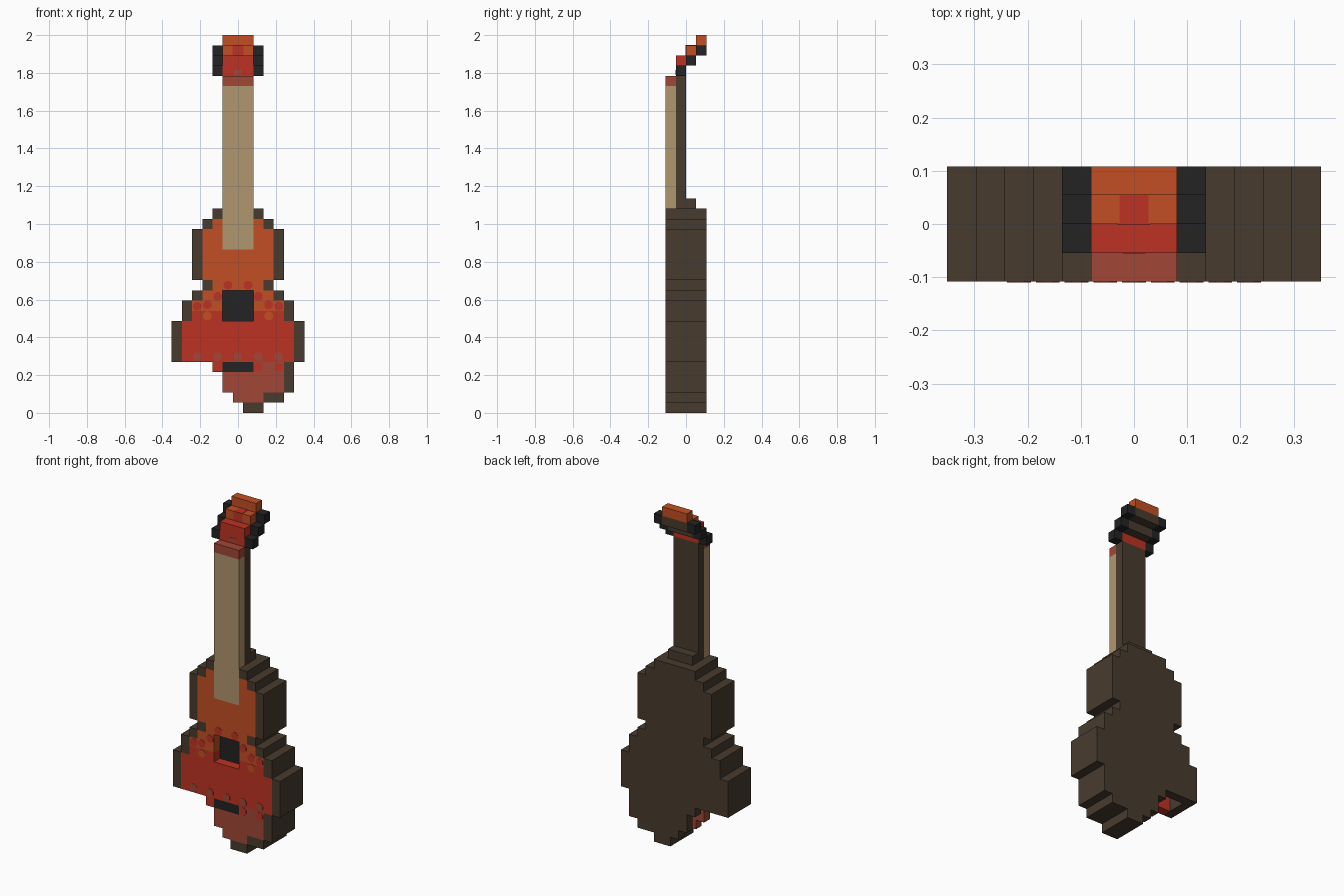
import bpy, bmesh, math

cube = bpy.data.objects.get("Cube")
if cube:
    bpy.data.objects.remove(cube, do_unlink=True)

V = 2 / 37  # size of one block


def material(name, rgb):
    lin = [((c / 255 + 0.055) / 1.055) ** 2.4 for c in rgb] + [1]
    m = bpy.data.materials.new(name)
    m.use_nodes = True
    m.diffuse_color = lin
    m.node_tree.nodes["Principled BSDF"].inputs["Base Color"].default_value = lin
    return m


DARK = material("dark wood", (72, 59, 46))
ORANGE = material("orange lacquer", (194, 79, 35))
RED = material("red lacquer", (190, 50, 36))
BROWN = material("russet lacquer", (161, 71, 54))
TAN = material("pale fretboard wood", (176, 150, 110))
BLACK = material("black", (35, 35, 35))


def build(name, mat, outlines, y0, y1):
    """Extrude closed (x, z) outlines, in blocks, from y0 to y1."""
    bm = bmesh.new()
    for pts in outlines:
        face = bm.faces.new([bm.verts.new((x * V, y0 * V, z * V)) for x, z in pts])
        ext = bmesh.ops.extrude_face_region(bm, geom=[face])["geom"]
        moved = [v for v in ext if isinstance(v, bmesh.types.BMVert)]
        bmesh.ops.translate(bm, verts=moved, vec=(0, (y1 - y0) * V, 0))
    bmesh.ops.recalc_face_normals(bm, faces=bm.faces)
    me = bpy.data.meshes.new(name)
    bm.to_mesh(me)
    bm.free()
    me.materials.append(mat)
    ob = bpy.data.objects.new(name, me)
    bpy.context.collection.objects.link(ob)
    return ob


def rect(z0, z1, x0, x1):
    return [(x0, z0), (x1, z0), (x1, z1), (x0, z1)]


def steps(rows):
    """Stepped outline from stacked rows (z0, z1, x0, x1)."""
    pts = [p for z0, z1, a, b in rows for p in ((b, z0), (b, z1))]
    pts += [p for z0, z1, a, b in reversed(rows) for p in ((a, z1), (a, z0))]
    return [p for i, p in enumerate(pts) if p != pts[i - 1]]


def flip(rows):
    return [(z0, z1, -b, -a) for z0, z1, a, b in rows]


def spots(name, mat, centres):
    """Thin octagonal flecks on the front face."""
    ring = [math.radians(22.5 + 45 * i) for i in range(8)]
    shapes = [[(x + 0.45 * math.cos(a), z + 0.45 * math.sin(a)) for a in ring]
              for x, z in centres]
    build(name, mat, shapes, -2.03, -1.98)


# Rim: blocks running the full depth, with the lower right corner broken away
low_rim = [(0, 1, 0.5, 2.5), (1, 2, 2.5, 4.5), (2, 5, 4.5, 5.5)]
side_rim = [(5, 9, 5.5, 6.5), (9, 11, 4.5, 5.5), (11, 12, 3.5, 4.5),
            (12, 13, 2.5, 3.5), (13, 18, 3.5, 4.5), (18, 19, 2.5, 3.5),
            (19, 20, 1.5, 2.5)]
build("body_rim", DARK, [rect(*r) for r in low_rim + side_rim + flip(side_rim)], -2, 2)
build("rim_top_block", DARK, [rect(19, 20, -1.5, 1.5)], -1, 2)

# Back plate, set between the rim blocks
back = [(1, 2, -0.5, 2.5), (2, 4, -1.5, 4.5), (4, 5, -2.5, 4.5)]
back += [(z0, z1, -a, a) for z0, z1, a, b in side_rim[:-1]]
build("back_plate", DARK, [steps(back)], 1, 2)

# Front plate: orange above, red in the middle, russet below
upper = [(10, 11, 1.5, 4.5), (11, 12, 1.5, 3.5), (12, 13, 1.5, 2.5),
         (13, 18, 1.5, 3.5), (18, 19, 1.5, 2.5)]
build("front_upper", ORANGE, [steps(upper), steps(flip(upper)),
                              rect(12, 16, -1.5, 1.5)], -2, -1)
middle = [(5, 9, 1.5, 5.5), (9, 10, 1.5, 4.5)]
build("front_middle", RED, [steps(middle),
                            steps([(4, 5, -2.5, -1.5)] + flip(middle)),
                            rect(5, 9, -1.5, 1.5)], -2, -1)
build("front_lower", BROWN, [steps([(1, 2, -0.5, 2.5), (2, 4, -1.5, 4.5)]),
                             rect(4, 5, 1.5, 4.5)], -2, -1)
build("bridge", BLACK, [rect(4, 5, -1.5, 1.5)], -2, -1)
build("sound_hole", BLACK, [rect(9, 12, -1.5, 1.5)], -1, -0.85)

# Flecks where the lacquer colours blend
spots("red_upper_flecks", RED, [(s * x, z) for s in (-1, 1)
      for x, z in ((1, 12.5), (2, 11.4), (3, 10.6), (4, 10.45))])
spots("orange_flecks", ORANGE, [(-3, 9.5), (3, 9.5)])
spots("russet_flecks", BROWN, [(x, 5.5) for x in (-4, -2, 0, 2, 4)])
spots("red_lower_flecks", RED, [(2, 4.5), (4, 4.5)])

# Neck
build("fretboard", TAN, [rect(16, 32, -1.5, 1.5)], -2, -1)
build("nut", BROWN, [rect(32, 33, -1.5, 1.5)], -2, -1)
build("neck", DARK, [rect(20, 33, -1.5, 1.5)], -1, 0)
build("neck_heel", DARK, [rect(20, 21, -1.5, 1.5)], 0, 1)

# Headstock: three steps leaning back, each with a pair of pegs
build("head_lower", RED, [rect(33, 35, -1.5, 1.5)], -1, 0)
for i, part in enumerate(("middle", "upper")):
    build("head_" + part + "_base", DARK, [rect(34 + i, 35 + i, -1.5, 1.5)], i, i + 1)
    build("head_" + part, ORANGE, [rect(35 + i, 36 + i, -1.5, 1.5)], i, i + 1)
for i in range(3):
    pegs = [(33 + i, 34 + i, 1.5, 2.5)]
    build("tuning_pegs_%d" % (i + 1), BLACK,
          [rect(*r) for r in pegs + flip(pegs)], i - 1, i)

# Painted flecks on the headstock
build("head_front_fleck", RED, [rect(35, 36.03, -0.55, 0.55)], -0.03, 0.02)
build("head_top_fleck", RED, [rect(35.98, 36.03, -0.5, 0.5)], 0.02, 1)
build("head_russet_fleck", BROWN, [rect(33.1, 33.6, -0.4, 0.4)], -1.03, -0.98)
